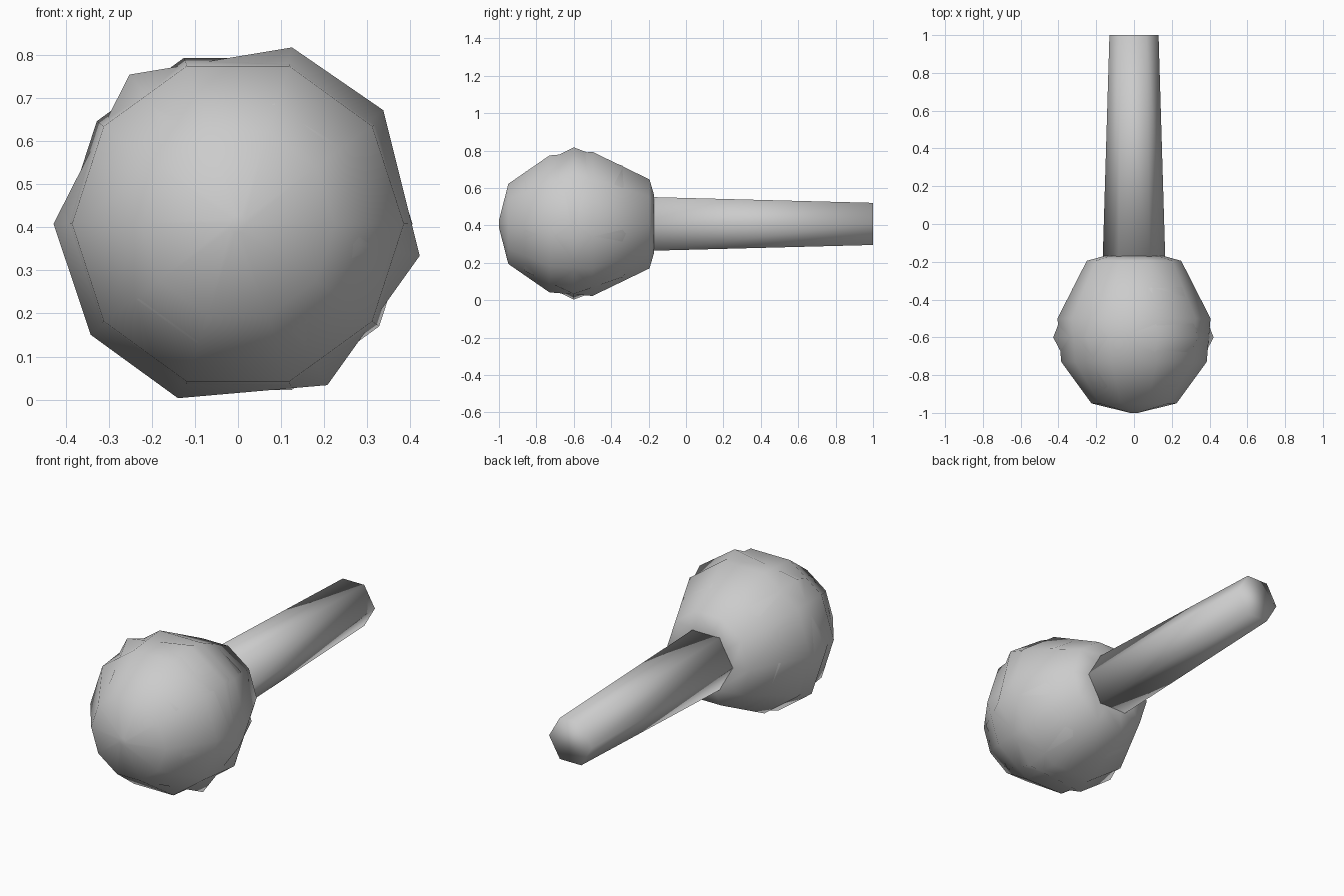
import bpy, bmesh
from math import cos, sin, radians

if "Cube" in bpy.data.objects:
    bpy.data.objects.remove(bpy.data.objects["Cube"])

AXIS_Z = 0.408


def even(sides):
    return [360 * i / sides for i in range(sides)]


def lathe(name, profile, angles):
    """Smooth closed solid of rings (y, radius) around the long axis."""
    bm = bmesh.new()
    rings = [[bm.verts.new((r * cos(radians(a)), y, AXIS_Z + r * sin(radians(a))))
              for a in angles] for y, r in profile]
    for a, b in zip(rings, rings[1:]):
        for i in range(len(angles)):
            j = (i + 1) % len(angles)
            bm.faces.new((a[i], a[j], b[j], b[i]))
    bm.faces.new(rings[0])
    bm.faces.new(rings[-1])
    bmesh.ops.recalc_face_normals(bm, faces=bm.faces)
    for f in bm.faces:
        f.smooth = True
    mesh = bpy.data.meshes.new(name)
    bm.to_mesh(mesh)
    bm.free()
    obj = bpy.data.objects.new(name, mesh)
    bpy.context.collection.objects.link(obj)
    return obj


# round head with a flat collar at the back
lathe("head", [(-1.0, 0.02), (-0.95, 0.225), (-0.73, 0.385),
               (-0.50, 0.405), (-0.195, 0.25), (-0.17, 0.16)], even(10))

# irregular faceted shell whose corners poke out around the widest part
lathe("grille_shell", [(-0.97, 0.10), (-0.86, 0.29), (-0.60, 0.428),
                       (-0.34, 0.325), (-0.19, 0.14)],
      [38, 73, 126, 180, 217, 251, 299, 350])

# tapered six-sided handle
lathe("handle", [(-0.20, 0.166), (1.0, 0.130)], even(6))
